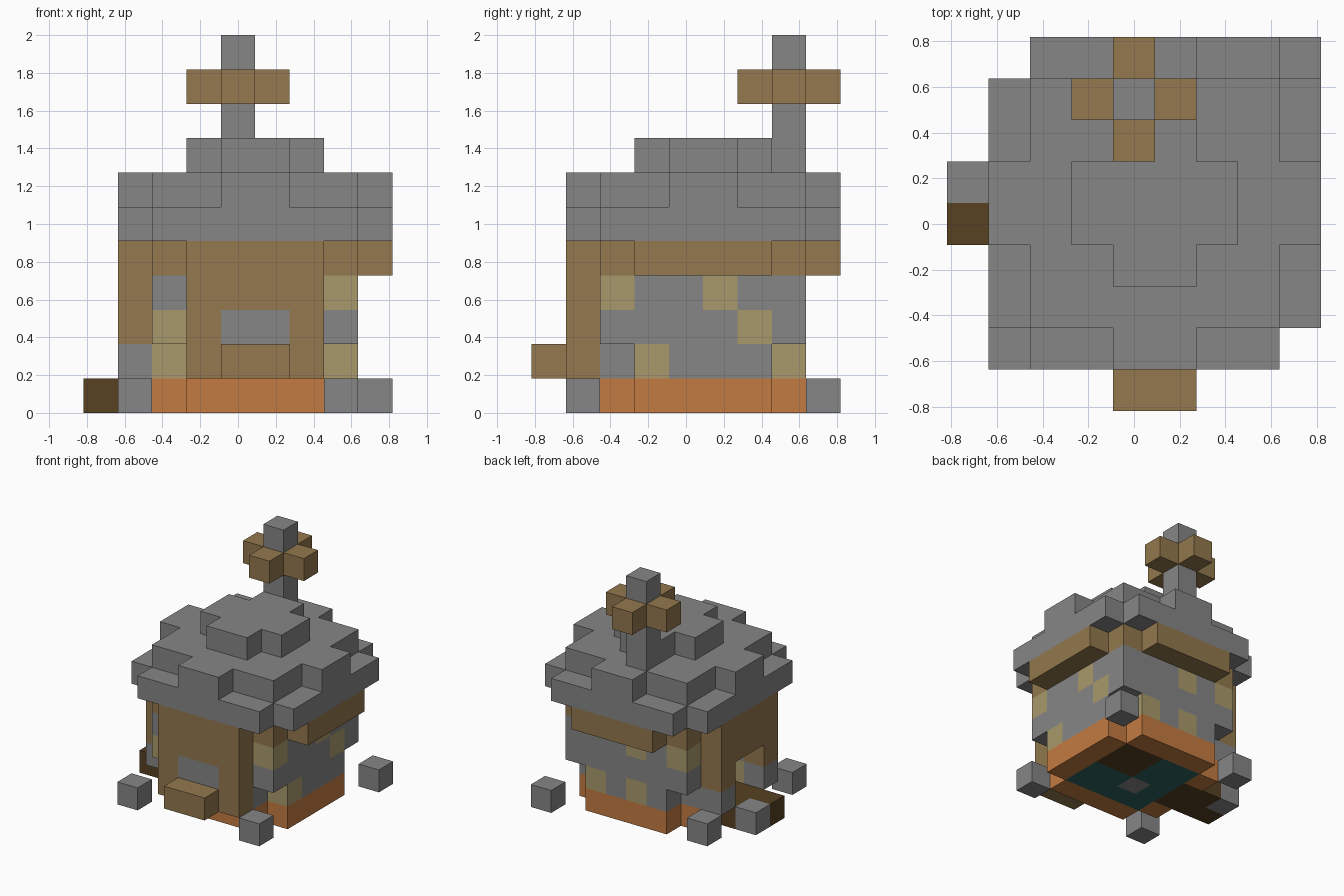
import bpy
import bmesh
from mathutils import Vector

cube = bpy.data.objects.get("Cube")
if cube:
    bpy.data.objects.remove(cube, do_unlink=True)

S = 2 / 11          # edge of one block
HALF = 4.5          # half of the nine-block footprint

COLOURS = {
    "stone_grey": "868686",
    "timber_brown": "93784E",
    "sandy_stone": "A99A6C",
    "brick_orange": "C37B41",
    "dark_earth": "574122",
    "teal_carpet": "2F6462",
}


def linear(v):
    return v / 12.92 if v <= 0.04045 else ((v + 0.055) / 1.055) ** 2.4


def make_material(name, code):
    rgb = [linear(c / 255) for c in bytes.fromhex(code)]
    mat = bpy.data.materials.new(name)
    mat.use_nodes = True
    mat.diffuse_color = (*rgb, 1)
    bsdf = mat.node_tree.nodes["Principled BSDF"]
    bsdf.inputs["Base Color"].default_value = (*rgb, 1)
    bsdf.inputs["Roughness"].default_value = 0.9
    return mat


names = list(COLOURS)
materials = [make_material(n, c) for n, c in COLOURS.items()]
GREY, BROWN, SAND, ORANGE, EARTH, TEAL = range(len(names))
cells = {}          # block position -> (part, colour)


def box(part, colour, xs, ys, zs):
    """Fill inclusive block ranges; a single number means one block."""
    spans = [range(r, r + 1) if isinstance(r, int) else range(r[0], r[1] + 1)
             for r in (xs, ys, zs)]
    for x in spans[0]:
        for y in spans[1]:
            for z in spans[2]:
                cells[x, y, z] = (part, colour)


def clear(xs, ys, zs):
    box("", 0, xs, ys, zs)
    for key in [k for k, v in cells.items() if v[0] == ""]:
        del cells[key]


def plus(part, colour, lo, hi, arm_lo, arm_hi, z):
    """Square with its corners left out."""
    box(part, colour, (lo, hi), (arm_lo, arm_hi), z)
    box(part, colour, (arm_lo, arm_hi), (lo, hi), z)


MID, DOOR = (3, 6), (4, 5)

# Foundation with inner floor
plus("foundation", ORANGE, 2, 7, *MID, 0)
box("floor", TEAL, MID, MID, 0)
box("floor", EARTH, (5, 6), (5, 6), 0)
box("floor", GREY, 4, 4, 0)

# Path to the side door
box("path", EARTH, (0, 2), DOOR, 0)
box("path", GREY, 0, 5, 0)

# Loose stones around the house
for n, (x, y) in enumerate([(1, 1), (7, 1), (1, 7), (8, 8)]):
    box("loose_stone_%d" % (n + 1), GREY, x, y, 0)

# Hollow stone walls, corners notched at the foot
plus("walls", GREY, 2, 7, *MID, 1)
box("walls", GREY, (2, 7), (2, 7), (2, 3))
clear(MID, MID, (1, 3))
sandy = [(7, 3, 1), (7, 6, 2), (7, 5, 3), (7, 2, 3), (2, 3, 1), (2, 2, 2),
         (2, 7, 3), (4, 7, 3), (4, 7, 1), (6, 7, 1)]
for p in sandy:
    box("walls", SAND, *p)

# Timber beam ring under the roof
box("beam_ring", BROWN, (2, 7), (2, 7), 4)
plus("beam_ring", BROWN, 1, 8, *MID, 4)

# Front porch with window and sill
box("front_porch", BROWN, MID, 1, (1, 3))
box("front_porch", GREY, DOOR, 1, 2)
box("front_sill", BROWN, DOOR, 0, 1)

# Side porch with an open doorway
box("side_porch", BROWN, 1, MID, (2, 3))
box("side_porch", GREY, 1, MID, 1)
clear((1, 2), DOOR, (1, 2))

# Stepped roof
box("roof_eaves", GREY, (1, 8), (2, 7), 5)
box("roof_eaves", GREY, (2, 7), (1, 8), 5)
box("roof_upper", GREY, (2, 7), (2, 7), 6)
plus("roof_upper", GREY, 1, 8, *DOOR, 6)
plus("roof_cap", GREY, 3, 6, *DOOR, 7)

# Chimney post with a timber cross
box("vane_cross", BROWN, (3, 5), 7, 9)
box("vane_cross", BROWN, 4, (6, 8), 9)
box("chimney_post", GREY, 4, 7, (7, 8))
box("chimney_top", GREY, 4, 7, 10)


def build(part):
    """Skin the exposed sides of every block in one part."""
    bm = bmesh.new()
    for pos, (owner, colour) in cells.items():
        if owner != part:
            continue
        centre = Vector(pos) + Vector((0.5, 0.5, 0.5))
        for axis in range(3):
            for sign in (-1, 1):
                step = [0, 0, 0]
                step[axis] = sign
                if tuple(a + b for a, b in zip(pos, step)) in cells:
                    continue
                n = Vector(step)
                u = Vector((0, 0, 0))
                u[(axis + 1) % 3] = 0.5
                v = n.cross(u)
                mid = centre + n / 2
                ring = [mid - u - v, mid + u - v, mid + u + v, mid - u + v]
                face = bm.faces.new(
                    [bm.verts.new(((p.x - HALF) * S, (p.y - HALF) * S, p.z * S))
                     for p in ring])
                face.material_index = colour
    bmesh.ops.remove_doubles(bm, verts=bm.verts, dist=S / 100)
    mesh = bpy.data.meshes.new(part)
    bm.to_mesh(mesh)
    bm.free()
    for mat in materials:
        mesh.materials.append(mat)
    bpy.context.collection.objects.link(bpy.data.objects.new(part, mesh))


for part in sorted({owner for owner, _ in cells.values()}):
    build(part)
